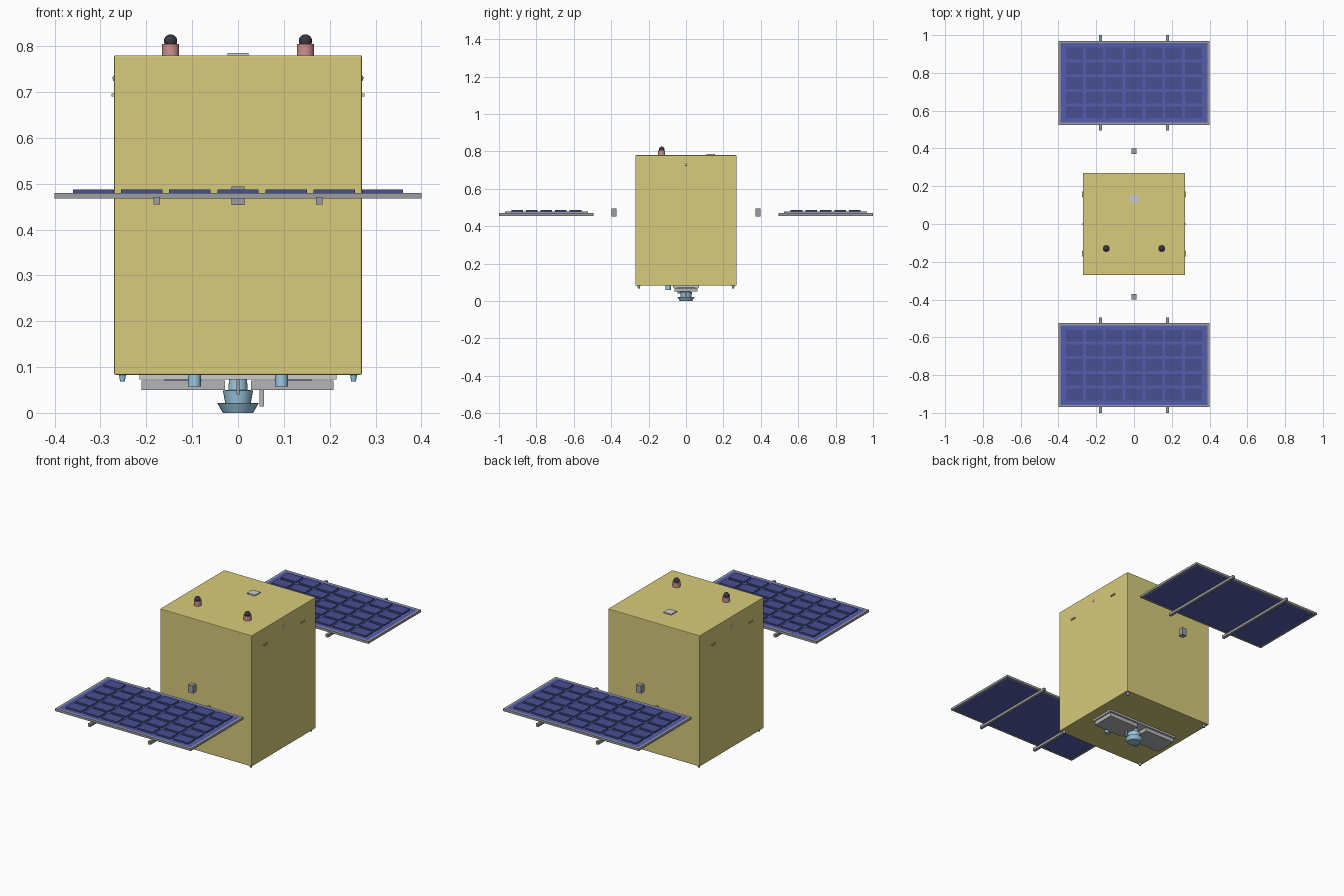
import bpy, bmesh, math
from mathutils import Matrix

if "Cube" in bpy.data.objects:
    bpy.data.objects.remove(bpy.data.objects["Cube"])


def mat(name, col):
    m = bpy.data.materials.new(name)
    m.diffuse_color = (*col, 1)
    m.use_nodes = True
    m.node_tree.nodes["Principled BSDF"].inputs["Base Color"].default_value = m.diffuse_color
    return m


GOLD = mat("gold_foil", (0.68, 0.60, 0.20))
CELL = mat("cell_blue", (0.065, 0.08, 0.29))
PANEL = mat("panel_blue", (0.09, 0.11, 0.42))
PINK = mat("pink", (0.62, 0.28, 0.28))
DARK = mat("dark", (0.04, 0.04, 0.06))
BLUE = mat("light_blue", (0.33, 0.58, 0.75))
WHITE = mat("white", (0.75, 0.77, 0.77))
GREY = mat("grey", (0.33, 0.34, 0.36))
PALE = mat("pale_grey", (0.45, 0.46, 0.48))


def finish(name, bm, material):
    me = bpy.data.meshes.new(name)
    bm.to_mesh(me)
    bm.free()
    ob = bpy.data.objects.new(name, me)
    bpy.context.collection.objects.link(ob)
    me.materials.append(material)
    return ob


def smooth(ob):
    bpy.ops.object.select_all(action='DESELECT')
    ob.select_set(True)
    bpy.context.view_layer.objects.active = ob
    bpy.ops.object.shade_smooth_by_angle(angle=math.radians(35))


# Each box is (x0, x1, y0, y1, z0, z1); several may share one object
def boxes(name, items, material):
    bm = bmesh.new()
    for x0, x1, y0, y1, z0, z1 in items:
        m = Matrix.Translation(((x0 + x1) / 2, (y0 + y1) / 2, (z0 + z1) / 2))
        bmesh.ops.create_cube(bm, size=1, matrix=m @ Matrix.Diagonal((x1 - x0, y1 - y0, z1 - z0, 1)))
    return finish(name, bm, material)


# Lathe a (radius, z) profile around a vertical axis, capped at both ends
def lathe(name, x, y, profile, material, n=24):
    bm = bmesh.new()
    rings = [[bm.verts.new((x + r * math.cos(2 * math.pi * i / n),
                            y + r * math.sin(2 * math.pi * i / n), z)) for i in range(n)]
             for r, z in profile]
    for a, b in zip(rings, rings[1:]):
        for i in range(n):
            bm.faces.new((a[i], a[(i + 1) % n], b[(i + 1) % n], b[i]))
    bm.faces.new(rings[0][::-1])
    bm.faces.new(rings[-1])
    ob = finish(name, bm, material)
    smooth(ob)
    return ob


def ball(name, loc, r, material):
    bm = bmesh.new()
    bmesh.ops.create_uvsphere(bm, u_segments=24, v_segments=12, radius=r, matrix=Matrix.Translation(loc))
    ob = finish(name, bm, material)
    smooth(ob)


# Main body
body = boxes("body", [(-0.27, 0.27, -0.27, 0.27, 0.083, 0.78)], GOLD)
bev = body.modifiers.new("bevel", 'BEVEL')
bev.width = 0.003
bev.segments = 2

# Solar wings on both y sides
for s, side in ((-1, "front"), (1, "back")):
    c = s * 0.747
    h, w = 0.222, 0.012
    boxes(f"{side}_panel_frame", [
        (-0.4, 0.4, c - h, c - h + w, 0.468, 0.48),
        (-0.4, 0.4, c + h - w, c + h, 0.468, 0.48),
        (-0.4, -0.4 + w, c - h + w, c + h - w, 0.468, 0.48),
        (0.4 - w, 0.4, c - h + w, c + h - w, 0.468, 0.48)], GREY)
    boxes(f"{side}_panel_sheet", [(-0.4 + w, 0.4 - w, c - h + w, c + h - w, 0.469, 0.48)], PANEL)
    cells = []
    for i in range(7):
        for j in range(5):
            x, y = (i - 3) * 0.105, c + (j - 2) * 0.078
            cells.append((x - 0.045, x + 0.045, y - 0.031, y + 0.031, 0.4795, 0.487))
    boxes(f"{side}_solar_cells", cells, CELL)
    boxes(f"{side}_panel_rails",
          [(x - 0.007, x + 0.007, c - 0.253 , c + 0.253, 0.455, 0.471) for x in (-0.177, 0.177)], GREY)
    boxes(f"{side}_hinge_block", [(-0.014, 0.014, s * 0.385 - 0.014, s * 0.385 + 0.014, 0.453, 0.494)], GREY)

# Roof sensors and plate
for s, side in ((-1, "left"), (1, "right")):
    lathe(f"{side}_sensor_base", s * 0.147, -0.13, [(0.0185, 0.775), (0.0185, 0.805)], PINK)
    ball(f"{side}_sensor_dome", (s * 0.147, -0.13, 0.811), 0.0145, DARK)
boxes("roof_plate", [(-0.023, 0.023, 0.11, 0.156, 0.778, 0.785)], WHITE)

# Side sensors and handles
for s, side in ((-1, "left"), (1, "right")):
    ball(f"{side}_side_sensor", (s * 0.265, 0, 0.73), 0.0085, PALE)
    boxes(f"{side}_side_slots",
          [(s * 0.271 - 0.0045, s * 0.271 + 0.0045, y - 0.015, y + 0.015, 0.69, 0.697)
           for y in (-0.157, 0.157)], GOLD)

# Underside mounting plate and trays
boxes("underside_plate", [(-0.215, 0.215, -0.07, 0.07, 0.073, 0.084)], WHITE)
boxes("underside_trays", [(-0.21, -0.028, -0.062, 0.062, 0.05, 0.071),
                          (0.028, 0.208, -0.062, 0.062, 0.05, 0.071)], PALE)
boxes("tray_spacers", [(s * 0.12 - 0.04, s * 0.12 + 0.04, -0.045, 0.045, 0.07, 0.074)
                       for s in (-1, 1)], GREY)

# Central nozzle, rod and fin
lathe("nozzle", 0, 0, [(0.033, 0), (0.045, 0.021), (0.028, 0.022), (0.033, 0.049),
                       (0.021, 0.05), (0.019, 0.085)], BLUE)
boxes("nozzle_rod", [(0.047, 0.057, -0.005, 0.005, 0.014, 0.052)], PALE)
boxes("nozzle_fin", [(-0.003, 0.003, -0.045, -0.015, 0.04, 0.084)], GREY)

# Small underside cylinders and corner feet
for s, side in ((-1, "left"), (1, "right")):
    lathe(f"{side}_thruster", s * 0.095, -0.095, [(0.014, 0.058), (0.014, 0.085)], BLUE)
    for t, end in ((-1, "front"), (1, "back")):
        lathe(f"{side}_{end}_foot", s * 0.252, t * 0.252, [(0.005, 0.068), (0.008, 0.085)], BLUE, 12)
